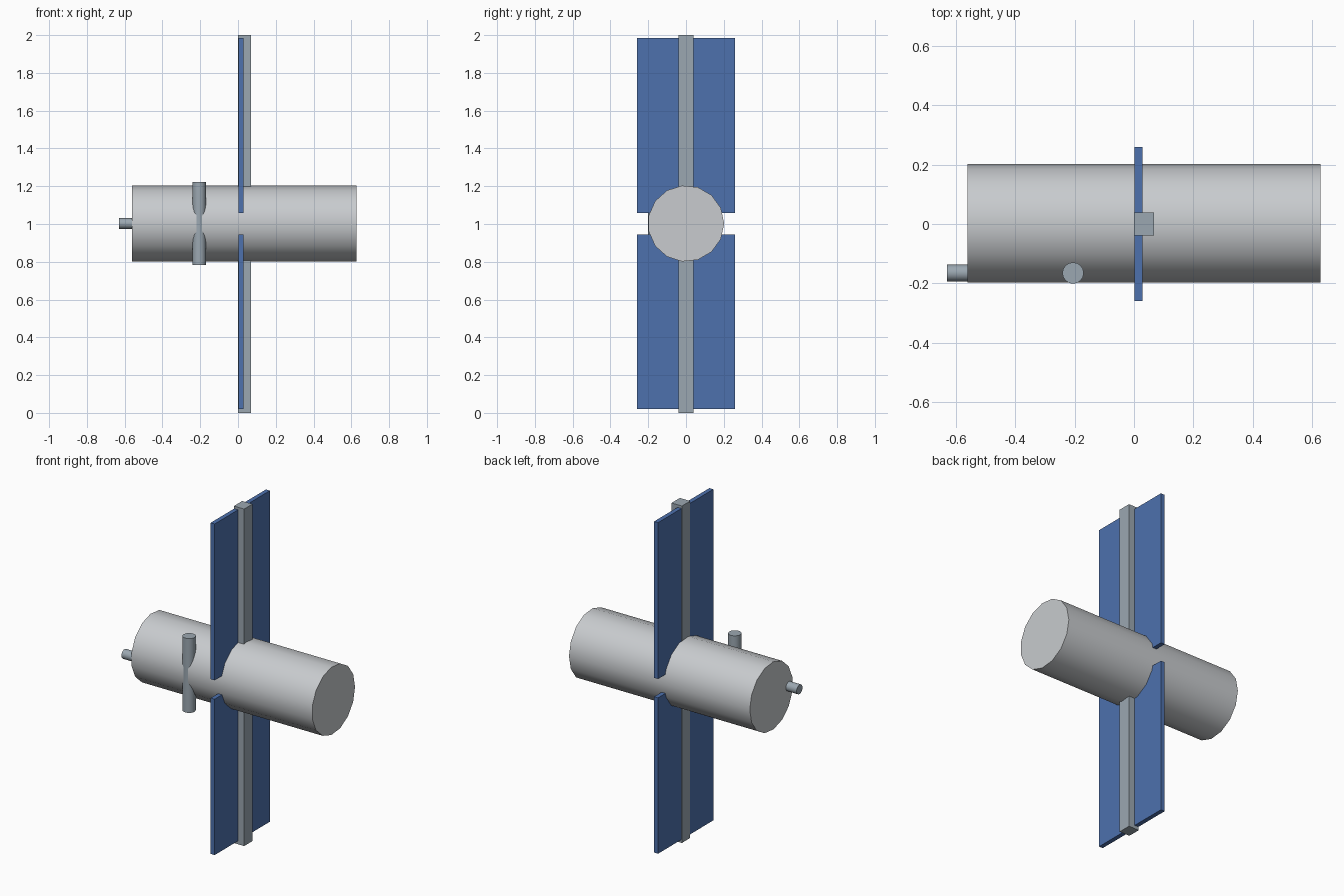
import bpy
import math
from mathutils import Matrix

if "Cube" in bpy.data.objects:
    bpy.data.objects.remove(bpy.data.objects["Cube"])

MID = 1.0025  # height of the hull axis


def material(name, rgb):
    m = bpy.data.materials.new(name)
    m.diffuse_color = (*rgb, 1)
    m.use_nodes = True
    m.node_tree.nodes["Principled BSDF"].inputs["Base Color"].default_value = m.diffuse_color
    return m


light_grey = material("light_grey", (0.58, 0.60, 0.62))
steel = material("steel_grey", (0.33, 0.39, 0.44))
blue = material("panel_blue", (0.075, 0.165, 0.42))


def box(name, lo, hi, mat):
    bpy.ops.mesh.primitive_cube_add(size=1)
    ob = bpy.context.object
    ob.name = name
    size = [b - a for a, b in zip(lo, hi)]
    mid = [(a + b) / 2 for a, b in zip(lo, hi)]
    ob.data.transform(Matrix.Translation(mid) @ Matrix.Diagonal((*size, 1)))
    ob.data.materials.append(mat)
    return ob


def cylinder(name, sides, radius, length, centre, mat, along_x=False):
    bpy.ops.mesh.primitive_cylinder_add(vertices=sides, radius=radius, depth=length)
    ob = bpy.context.object
    ob.name = name
    turn = Matrix.Rotation(math.radians(90), 4, 'Y') if along_x else Matrix()
    ob.data.transform(Matrix.Translation(centre) @ turn)
    ob.data.materials.append(mat)
    bpy.ops.object.shade_smooth_by_angle(angle=math.radians(35))
    return ob


# Hull: 15 sides, one corner to the back and one flat to the front
cylinder("hull", 15, 0.202, 1.187, (0.0335, 0, MID), light_grey, True)

# Small thruster on the left end and upright antenna on the front side
cylinder("thruster", 16, 0.028, 0.10, (-0.58, -0.165, MID), steel, True)
cylinder("antenna", 16, 0.036, 0.441, (-0.205, -0.165, MID), steel)

# Solar wings, above and below the hull
for side, beam_z, panel_z in (("upper", (1.05, 2.0), (1.057, 1.985)),
                              ("lower", (0.0, 0.95), (0.02, 0.945))):
    box(side + "_beam", (0.0, -0.039, beam_z[0]), (0.068, 0.039, beam_z[1]), steel)
    box(side + "_panel", (0.002, -0.259, panel_z[0]), (0.028, 0.259, panel_z[1]), blue)
